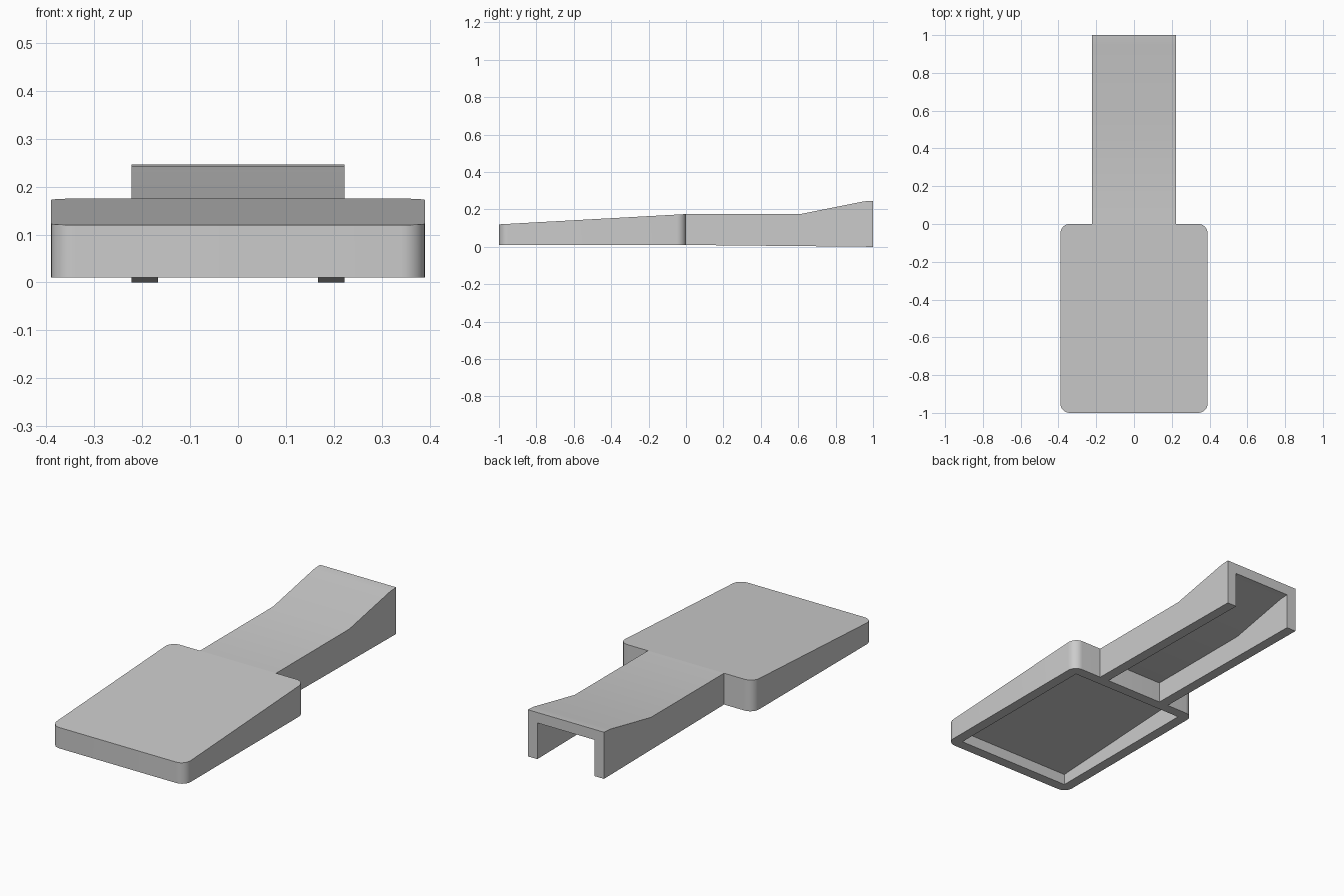
import bpy, bmesh
from math import pi, sin, cos, radians

cube = bpy.data.objects.get("Cube")
if cube:
    bpy.data.objects.remove(cube)

WALL = 0.055
BASE = 0.01

grey = bpy.data.materials.new("light grey")
grey.use_nodes = True
colour = (0.6, 0.6, 0.6, 1)
grey.diffuse_color = colour
grey.node_tree.nodes["Principled BSDF"].inputs["Base Color"].default_value = colour


def loft(name, rings):
    """Skin equal-length closed rings and cap both ends."""
    bm = bmesh.new()
    loops = [[bm.verts.new(p) for p in ring] for ring in rings]
    n = len(loops[0])
    for a, b in zip(loops, loops[1:]):
        for i in range(n):
            j = (i + 1) % n
            bm.faces.new((a[i], a[j], b[j], b[i]))
    bm.faces.new(loops[0])
    bm.faces.new(loops[-1])
    bmesh.ops.remove_doubles(bm, verts=bm.verts, dist=1e-5)
    bmesh.ops.recalc_face_normals(bm, faces=bm.faces)
    mesh = bpy.data.meshes.new(name)
    bm.to_mesh(mesh)
    bm.free()
    mesh.materials.append(grey)
    obj = bpy.data.objects.new(name, mesh)
    bpy.context.collection.objects.link(obj)
    bpy.ops.object.select_all(action="DESELECT")
    obj.select_set(True)
    bpy.context.view_layer.objects.active = obj
    bpy.ops.object.shade_smooth_by_angle(angle=radians(30))
    return obj


def head_ring(inset, radius, height):
    """Rounded rectangle on the head's plan, height given as a function of y."""
    hx, hy, steps = 0.39 - inset, 0.5 - inset, 8
    ring = []
    for k, (sx, sy) in enumerate([(1, 1), (-1, 1), (-1, -1), (1, -1)]):
        for i in range(steps + 1):
            a = (k + i / steps) * pi / 2
            x = sx * (hx - radius) + radius * cos(a)
            y = -0.5 + sy * (hy - radius) + radius * sin(a)
            ring.append((x, y, height(y)))
    return ring


def top(y):
    return 0.175 + 0.055 * y


def ceiling(y):
    return top(y) - WALL


def rim(y):
    return BASE


# Wedge-shaped head, hollow underneath
loft("head", [head_ring(0, 0.05, top), head_ring(0, 0.05, rim),
              head_ring(WALL, 0, rim), head_ring(WALL, 0, ceiling)])


# Channel-shaped handle, open below and at the back
def channel(y, z):
    w, low = 0.222, BASE * (1 - y)
    half = [(w, z), (w, low), (w - WALL, low), (w - WALL, z - WALL)]
    outline = half + [(-x, h) for x, h in reversed(half)]
    return [(x, y, h) for x, h in outline]


loft("handle", [channel(y, z) for y, z in
                [(0, 0.175), (0.61, 0.175), (0.95, 0.243), (1, 0.246)]])
